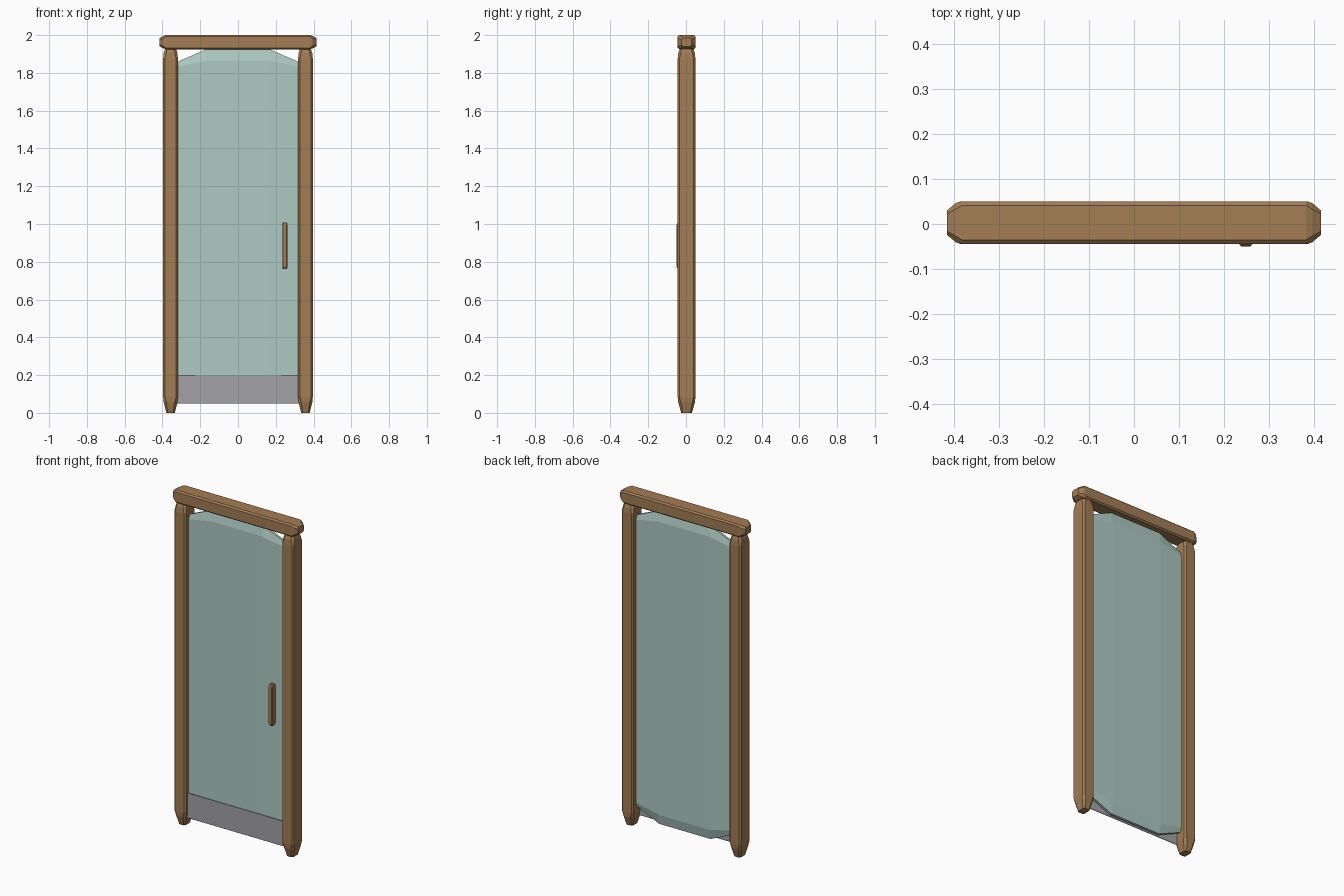
import bpy, bmesh
from mathutils import Vector


def material(name, rgb):
    m = bpy.data.materials.new(name)
    m.diffuse_color = (*rgb, 1)
    return m


wood = material("warm wood", (0.366, 0.205, 0.091))
glass = material("pale green glass", (0.423, 0.591, 0.546))
metal = material("grey metal", (0.366, 0.366, 0.392))


def loft(name, axis, centre, rings, mat):
    """Join chamfered rectangles (t, half_a, half_b, chamfer_a, chamfer_b) along an axis."""
    bm = bmesh.new()
    loops = []
    for t, a, b, ca, cb in rings:
        pts = [(a, b - cb), (a - ca, b), (ca - a, b), (-a, b - cb),
               (-a, cb - b), (ca - a, -b), (a - ca, -b), (a, cb - b)]
        # along z: a = x, b = y; along x: a = y, b = z
        cos = [(p, q, t) if axis == "z" else (t, p, q) for p, q in pts]
        loops.append([bm.verts.new(Vector(c) + Vector(centre)) for c in cos])
    for lo, hi in zip(loops, loops[1:]):
        for i in range(8):
            j = (i + 1) % 8
            bm.faces.new((lo[i], lo[j], hi[j], hi[i]))
    bm.faces.new(loops[0][::-1])
    bm.faces.new(loops[-1])
    bmesh.ops.recalc_face_normals(bm, faces=bm.faces)
    me = bpy.data.meshes.new(name)
    bm.to_mesh(me)
    bm.free()
    me.materials.append(mat)
    ob = bpy.data.objects.new(name, me)
    bpy.context.collection.objects.link(ob)
    return ob


Y = 0.003  # middle of the frame depth

# Side posts with tapered ends
for side, x in (("left", -0.357), ("right", 0.357)):
    loft(side + "_post", "z", (x, Y, 0), [
        (0.0, 0.022, 0.028, 0.008, 0.008),
        (0.055, 0.036, 0.044, 0.014, 0.014),
        (0.085, 0.039, 0.047, 0.009, 0.009),
        (1.875, 0.039, 0.047, 0.009, 0.009),
        (1.905, 0.036, 0.044, 0.014, 0.014),
        (1.95, 0.022, 0.028, 0.008, 0.008)], wood)

# Top beam with tapered ends
loft("top_beam", "x", (0, Y, 1.9625), [
    (-0.415, 0.027, 0.022, 0.008, 0.008),
    (-0.395, 0.044, 0.033, 0.014, 0.012),
    (-0.382, 0.047, 0.0375, 0.009, 0.008),
    (0.382, 0.047, 0.0375, 0.009, 0.008),
    (0.395, 0.044, 0.033, 0.014, 0.012),
    (0.415, 0.027, 0.022, 0.008, 0.008)], wood)

# Glass panel, thinner and shorter towards its sides
loft("glass_panel", "x", (0, Y, 0.987), [
    (-0.345, 0.014, 0.861, 0.008, 0.02),
    (-0.17, 0.020, 0.937, 0.012, 0.06),
    (0.17, 0.020, 0.937, 0.012, 0.06),
    (0.345, 0.014, 0.861, 0.008, 0.02)], glass)

# Kick plate on the front
loft("kick_plate", "x", (0, -0.021, 0.125), [
    (-0.325, 0.002, 0.075, 0.0005, 0.0005),
    (0.325, 0.002, 0.075, 0.0005, 0.0005)], metal)

# Upright handle
loft("handle", "z", (0.248, -0.032, 0), [
    (0.762, 0.009, 0.012, 0.003, 0.003),
    (0.775, 0.0135, 0.018, 0.004, 0.004),
    (0.995, 0.0135, 0.018, 0.004, 0.004),
    (1.008, 0.009, 0.012, 0.003, 0.003)], wood)
